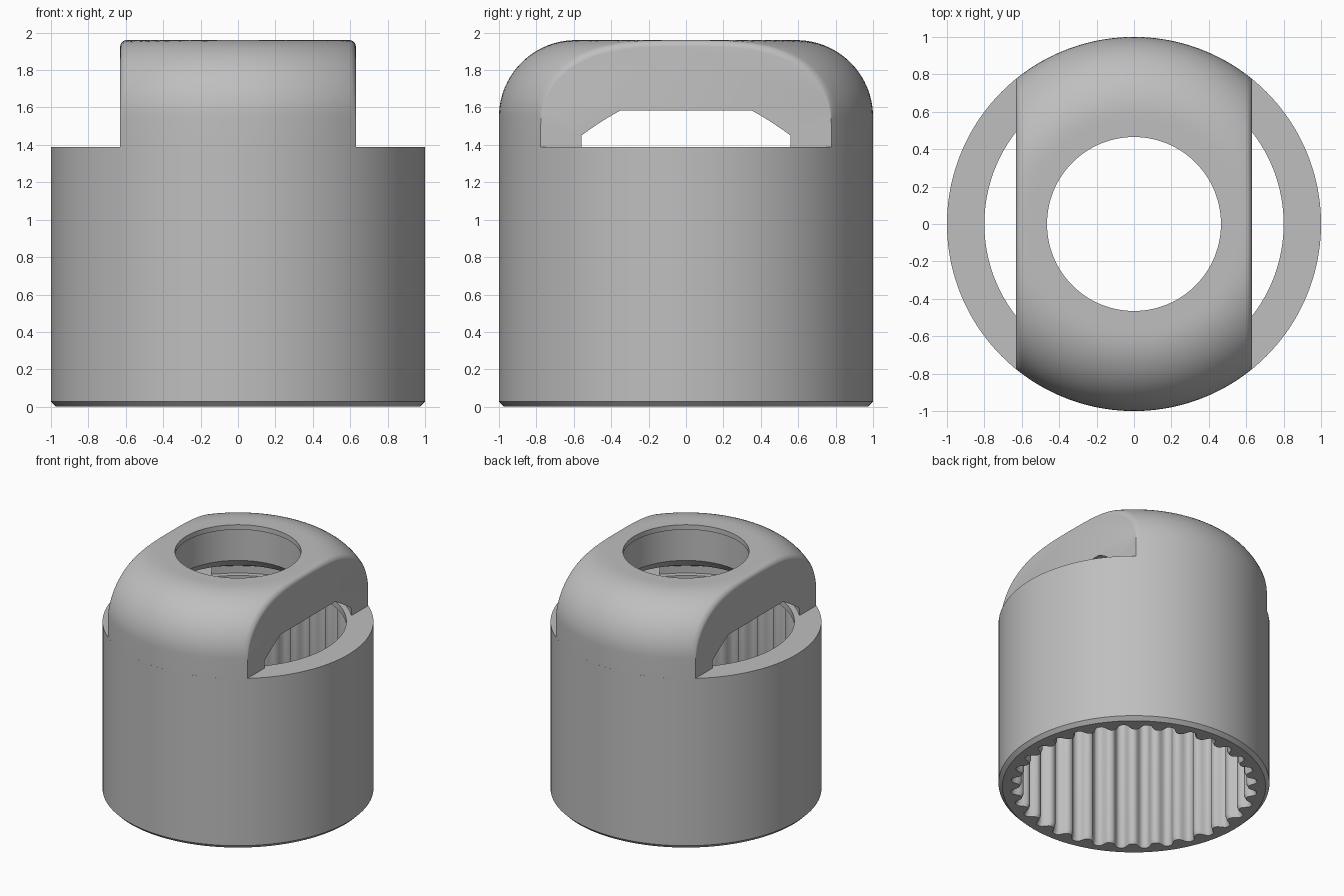
import bpy, bmesh, math

if "Cube" in bpy.data.objects:
    bpy.data.objects.remove(bpy.data.objects["Cube"])

TAU = math.tau
grey = bpy.data.materials.new("plain grey")
grey.diffuse_color = (0.52, 0.52, 0.52, 1)
grey.use_nodes = True
grey.node_tree.nodes["Principled BSDF"].inputs["Base Color"].default_value = grey.diffuse_color


def make(name, bm):
    bmesh.ops.recalc_face_normals(bm, faces=bm.faces)
    me = bpy.data.meshes.new(name)
    bm.to_mesh(me)
    bm.free()
    ob = bpy.data.objects.new(name, me)
    bpy.context.collection.objects.link(ob)
    me.materials.append(grey)
    return ob


def smooth(ob):
    bpy.ops.object.select_all(action='DESELECT')
    ob.select_set(True)
    bpy.context.view_layer.objects.active = ob
    bpy.ops.object.shade_smooth_by_angle(angle=math.radians(32))


def rings(bm, n, specs, closed):
    """Stack of rings (radius function or number, height), joined by quads."""
    loops = []
    for r, z in specs:
        loop = []
        for i in range(n):
            a = TAU * i / n
            rad = r(a) if callable(r) else r
            loop.append(bm.verts.new((rad * math.cos(a), rad * math.sin(a), z)))
        loops.append(loop)
    pairs = list(zip(loops, loops[1:]))
    if closed:
        pairs.append((loops[-1], loops[0]))
    else:
        bm.faces.new(loops[0])
        bm.faces.new(loops[-1])
    for p, q in pairs:
        for i in range(n):
            j = (i + 1) % n
            bm.faces.new((p[i], p[j], q[j], q[i]))


# Sleeve: chamfered tube with a splined bore and a plain lip on top
TEETH = 32


def spline(grow):
    return lambda a: 0.863 + grow + 0.033 * math.tanh(1.6 * math.cos(TEETH * a)) / math.tanh(1.6)


bm = bmesh.new()
rings(bm, TEETH * 12, [
    (0.972, 0), (1, 0.028), (1, 1.39), (0.8, 1.39), (0.8, 1.34),
    (spline(0), 1.34), (spline(0), 0.03), (spline(0.015), 0)], True)
smooth(make("sleeve", bm))

# Bridge: domed strap with flat sides and softened side edges
HALF, FILLET, BASE, TOP, DOME = 0.63, 0.032, 1.39, 1.96, 0.41


def dome_height(r):
    t = max(0.0, (r - (1 - DOME)) / DOME)
    return TOP - DOME + DOME * math.sqrt(max(0.0, 1 - t * t))


half_rows = []
for k in range(13):
    half_rows.append(((HALF - FILLET) * k / 12, 0))
for k in range(1, 7):
    a = math.pi / 2 * k / 6
    half_rows.append((HALF - FILLET + FILLET * math.sin(a), FILLET * (1 - math.cos(a))))
rows = [(-x, d) for x, d in reversed(half_rows[1:])] + half_rows

bm = bmesh.new()
grid = []
STEPS = 72
for x, drop in rows:
    ymax = math.sqrt(1 - x * x)
    row = [bm.verts.new((x, -ymax, BASE))]
    for i in range(STEPS + 1):
        y = ymax * math.sin(math.pi * (i / STEPS - 0.5))
        row.append(bm.verts.new((x, y, dome_height(math.hypot(x, y)) - drop)))
    row.append(bm.verts.new((x, ymax, BASE)))
    grid.append(row)
for p, q in zip(grid, grid[1:]):
    for i in range(len(p) - 1):
        bm.faces.new((p[i], p[i + 1], q[i + 1], q[i]))
bm.faces.new(grid[0])
bm.faces.new(grid[-1])
bm.faces.new([r[0] for r in grid] + [r[-1] for r in reversed(grid)])
bridge = make("bridge", bm)

# Cavity cutter: chamber, sloped shoulder, bore and thin top lip
bm = bmesh.new()
rings(bm, 128, [
    (0.843, 1.2), (0.843, 1.45), (0.72, 1.585), (0.56, 1.585),
    (0.485, 1.66), (0.485, 1.92), (0.465, 1.92), (0.465, 2.1)], False)
cutter = make("cavity_cutter", bm)
cutter.hide_render = True

mod = bridge.modifiers.new("cavity", 'BOOLEAN')
mod.operation = 'DIFFERENCE'
mod.solver = 'EXACT'
mod.object = cutter
bpy.context.view_layer.objects.active = bridge
bpy.ops.object.modifier_apply(modifier="cavity")
bpy.data.objects.remove(cutter)
smooth(bridge)
